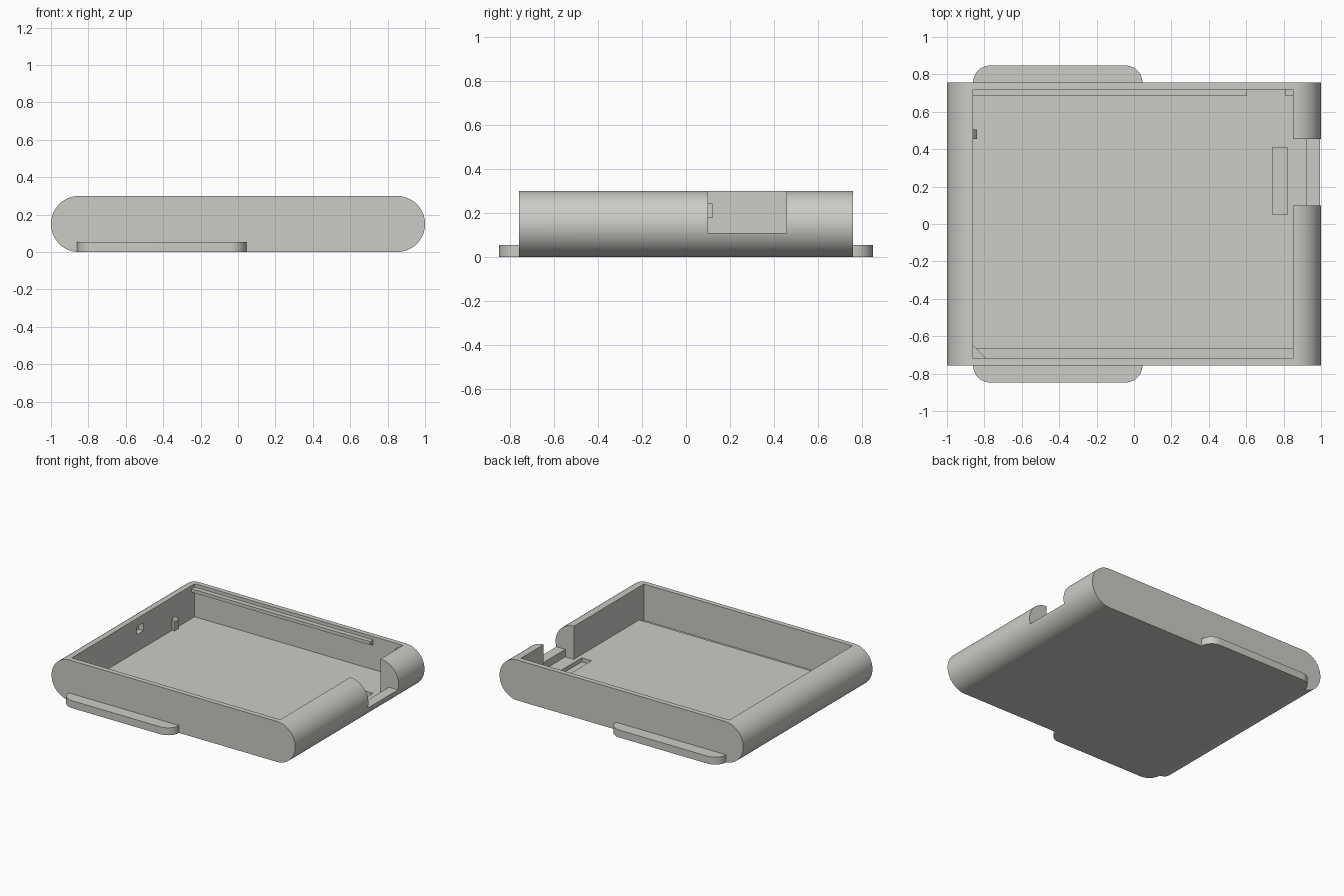
import bpy, bmesh, math
from mathutils import Vector

if "Cube" in bpy.data.objects:
    bpy.data.objects.remove(bpy.data.objects["Cube"])

grey = bpy.data.materials.new("warm_grey")
grey.diffuse_color = (0.60, 0.60, 0.57, 1)
grey.use_nodes = True
grey.node_tree.nodes["Principled BSDF"].inputs["Base Color"].default_value = grey.diffuse_color

FLOOR, TOP, HALF_Y = 0.055, 0.30, 0.757


def prism(name, points, direction):
    """Extrude a closed outline of 3D points along a direction."""
    bm = bmesh.new()
    face = bm.faces.new([bm.verts.new(p) for p in points])
    ext = bmesh.ops.extrude_face_region(bm, geom=[face])
    moved = [v for v in ext["geom"] if isinstance(v, bmesh.types.BMVert)]
    bmesh.ops.translate(bm, verts=moved, vec=Vector(direction))
    bmesh.ops.recalc_face_normals(bm, faces=bm.faces)
    mesh = bpy.data.meshes.new(name)
    bm.to_mesh(mesh)
    bm.free()
    mesh.materials.append(grey)
    obj = bpy.data.objects.new(name, mesh)
    bpy.context.collection.objects.link(obj)
    return obj


def plan(name, outline, z0, z1):
    return prism(name, [(x, y, z0) for x, y in outline], (0, 0, z1 - z0))


def block(name, x0, x1, y0, y1, z0, z1):
    return plan(name, [(x0, y0), (x1, y0), (x1, y1), (x0, y1)], z0, z1)


def cut(target, cutter):
    cutter.hide_render = True
    mod = target.modifiers.new("cut", "BOOLEAN")
    mod.operation, mod.solver, mod.object = "DIFFERENCE", "EXACT", cutter
    bpy.context.view_layer.objects.active = target
    bpy.ops.object.modifier_apply(modifier=mod.name)
    bpy.data.objects.remove(cutter)


def arc(cx, cy, r, a0, a1, n):
    return [(cx + r * math.cos(math.radians(a0 + (a1 - a0) * i / n)),
             cy + r * math.sin(math.radians(a0 + (a1 - a0) * i / n))) for i in range(n + 1)]


def smooth(obj):
    bpy.ops.object.select_all(action="DESELECT")
    obj.select_set(True)
    bpy.context.view_layer.objects.active = obj
    bpy.ops.object.shade_smooth_by_angle(angle=math.radians(25))


# Case body: stadium section running front to back
section = arc(0.85, 0.15, 0.15, -90, 90, 32) + arc(-0.85, 0.15, 0.15, 90, 270, 32)
body = prism("case_body", [(x, -HALF_Y, z) for x, z in section], (0, 2 * HALF_Y, 0))

# Open cavity, reaching into the right wall at the port opening
cavity = [(-0.86, -0.72), (0.85, -0.72), (0.85, 0.10), (0.92, 0.10),
          (0.92, 0.455), (0.85, 0.455), (0.85, 0.72), (-0.86, 0.72)]
cut(body, plan("cavity_cutter", cavity, FLOOR, 0.4))
# Port opening above the low lip
cut(body, block("port_cutter", 0.90, 1.1, 0.10, 0.455, 0.11, 0.4))
# Recess in the floor, groove along the front wall, latch pocket in the left wall
cut(body, block("recess_cutter", 0.74, 0.82, 0.05, 0.41, 0.025, 0.1))
cut(body, block("groove_cutter", -0.86, 0.85, -0.72, -0.665, 0.03, 0.1))
cut(body, block("pocket_cutter", -0.90, -0.83, 0.045, 0.12, 0.18, 0.24))
smooth(body)

# Side tabs with rounded outer corners
for name, s in (("back_tab", 1), ("front_tab", -1)):
    r = 0.09
    outline = ([(0.045, HALF_Y)] + arc(0.045 - r, HALF_Y, r, 0, 90, 12)[1:]
               + arc(-0.86 + r, HALF_Y, r, 90, 180, 12))
    smooth(plan(name, [(x, s * y) for x, y in outline], 0, FLOOR))

# Snap rails high on the back wall, with a sloped underside
rail = [(0.72, 0.275), (0.685, 0.275), (0.685, 0.25), (0.72, 0.235)]
for name, x0, x1 in (("long_rail", -0.86, 0.605), ("short_rail", 0.81, 0.85)):
    prism(name, [(x0, y, z) for y, z in rail], (x1 - x0, 0, 0))

# Small rib on the left wall with a sloped top
rib = [(-0.86, FLOOR), (-0.84, FLOOR), (-0.84, 0.12), (-0.86, 0.145)]
prism("wall_rib", [(x, 0.455, z) for x, z in rib], (0, 0.05, 0))

# Corner gusset at the front left
plan("corner_gusset", [(-0.86, -0.72), (-0.79, -0.72), (-0.86, -0.65)], 0.03, 0.10)
